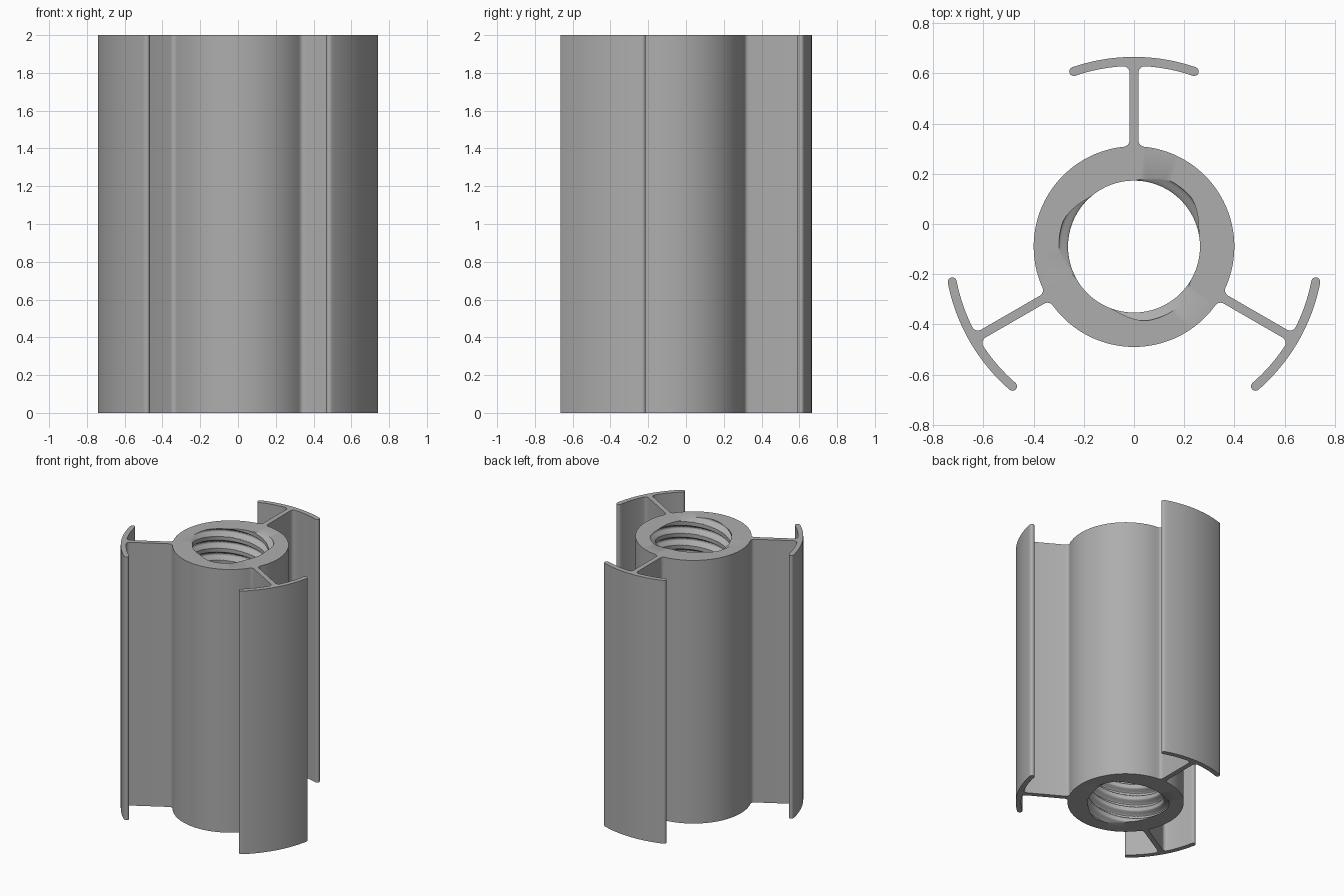
import bpy, bmesh
from math import sin, cos, pi, radians, sqrt, atan2

if "Cube" in bpy.data.objects:
    bpy.data.objects.remove(bpy.data.objects["Cube"], do_unlink=True)

HEIGHT, CENTRE_Y = 2.0, -0.09
HUB_R, FLANGE_OUT, FLANGE_IN = 0.4, 0.756, 0.72
WEB, FILLET, SPREAD = 0.018, 0.025, radians(19)
BORE_R, GROOVE_R = 0.263, 0.3
STARTS, PITCH, COLS = 3, 0.09, 72
CREST, FLANK = 0.36, 0.22          # shares of one pitch


def arc(cx, cy, r, a0, a1, n):
    return [(cx + r * cos(a0 + (a1 - a0) * i / n), cy + r * sin(a0 + (a1 - a0) * i / n))
            for i in range(n + 1)]


def arm_profile():
    """Outline of one third of the section, arm pointing along +x."""
    y = WEB + FILLET
    hub_x = sqrt((HUB_R + FILLET) ** 2 - y * y)
    in_x = sqrt((FLANGE_IN - FILLET) ** 2 - y * y)
    hub_a, in_a = atan2(y, hub_x), atan2(y, in_x)
    mid, tip = (FLANGE_OUT + FLANGE_IN) / 2, (FLANGE_OUT - FLANGE_IN) / 2
    half = arc(0, 0, FLANGE_OUT, 0, SPREAD, 12)
    half += arc(mid * cos(SPREAD), mid * sin(SPREAD), tip, SPREAD, SPREAD + pi, 8)[1:]
    half += arc(0, 0, FLANGE_IN, SPREAD, in_a, 10)[1:]
    half += arc(in_x, y, FILLET, in_a, -pi / 2, 6)[1:]
    half += arc(hub_x, y, FILLET, -pi / 2, hub_a - pi, 6)
    half += arc(0, 0, HUB_R, hub_a, pi / 3, 16)[1:]
    return [(px, -py) for px, py in half[:0:-1]] + half[:-1]


def thread_radius(turn, z):
    """Radius of the multi-start trapezoid thread at a turn fraction and height."""
    t = ((z - HEIGHT) / PITCH - turn * STARTS + 0.42 + 0.5) % 1
    from_groove = abs(t - 0.5)
    floor = 0.5 - CREST / 2 - FLANK
    k = min(1, max(0, (from_groove - floor) / FLANK))
    return GROOVE_R + (BORE_R - GROOVE_R) * k


def wall(bm, rows):
    n = len(rows[0])
    for low, high in zip(rows, rows[1:]):
        for i in range(n):
            j = (i + 1) % n
            bm.faces.new((low[i], low[j], high[j], high[i]))


bm = bmesh.new()

# Outer wall: hub, three webs and three curved flanges
outline = []
for k in range(3):
    a = pi / 2 + k * 2 * pi / 3
    outline += [(x * cos(a) - y * sin(a), x * sin(a) + y * cos(a)) for x, y in arm_profile()]
outer = [[bm.verts.new((x, y + CENTRE_Y, z)) for x, y in outline] for z in (0, HEIGHT)]
wall(bm, outer)

# Threaded bore, with rows in step with the helix
step = STARTS * PITCH / COLS
count = round(HEIGHT / step)
bore = []
for r in range(count + 1):
    z = max(0, HEIGHT - (count - r) * step) if r else 0
    row = []
    for c in range(COLS):
        rad, a = thread_radius(c / COLS, z), 2 * pi * c / COLS
        row.append(bm.verts.new((rad * cos(a), rad * sin(a) + CENTRE_Y, z)))
    bore.append(row)
wall(bm, bore)

# End faces
for end in (0, -1):
    edges = []
    for loop in (outer[end], bore[end]):
        edges += [bm.edges.get((loop[i - 1], loop[i])) for i in range(len(loop))]
    bmesh.ops.triangle_fill(bm, edges=edges, use_beauty=True, use_dissolve=False)
bmesh.ops.recalc_face_normals(bm, faces=bm.faces)

mesh = bpy.data.meshes.new("threaded_hub")
bm.to_mesh(mesh)
bm.free()
hub = bpy.data.objects.new("threaded_hub", mesh)
bpy.context.collection.objects.link(hub)

grey = bpy.data.materials.new("plain_grey")
grey.use_nodes = True
colour = (0.42, 0.42, 0.42, 1)
grey.diffuse_color = colour
grey.node_tree.nodes["Principled BSDF"].inputs["Base Color"].default_value = colour
mesh.materials.append(grey)

bpy.context.view_layer.objects.active = hub
hub.select_set(True)
bpy.ops.object.shade_smooth_by_angle(angle=radians(30))
